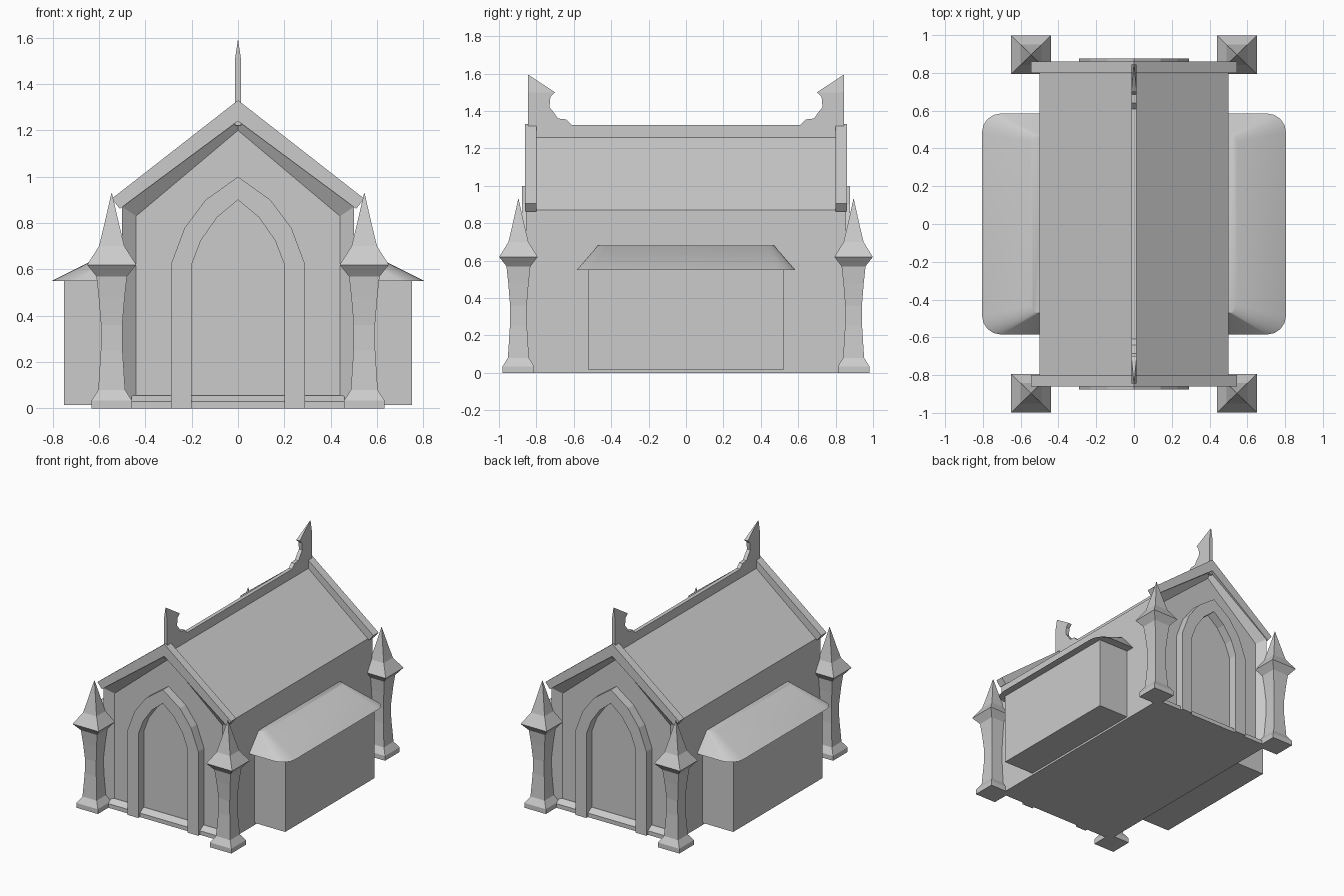
import bpy, bmesh, math

if "Cube" in bpy.data.objects:
    bpy.data.objects.remove(bpy.data.objects["Cube"])


def loft(name, rings, mirror=(False, False), smooth=False):
    """Skin a stack of equal-length rings, cap both ends, mirror about x / y."""
    bm = bmesh.new()
    vs = [[bm.verts.new(p) for p in r] for r in rings]
    n = len(rings[0])
    for a, b in zip(vs, vs[1:]):
        for i in range(n):
            j = (i + 1) % n
            bm.faces.new((a[i], a[j], b[j], b[i]))
    bm.faces.new(vs[0])
    bm.faces.new(vs[-1])
    bmesh.ops.remove_doubles(bm, verts=bm.verts, dist=0.0005)
    bmesh.ops.recalc_face_normals(bm, faces=bm.faces)
    me = bpy.data.meshes.new(name)
    bm.to_mesh(me)
    bm.free()
    ob = bpy.data.objects.new(name, me)
    bpy.context.collection.objects.link(ob)
    if smooth:
        bpy.ops.object.select_all(action='DESELECT')
        ob.select_set(True)
        bpy.context.view_layer.objects.active = ob
        bpy.ops.object.shade_smooth_by_angle(angle=math.radians(35))
    if any(mirror):
        m = ob.modifiers.new("mirror", 'MIRROR')
        m.use_axis = (mirror[0], mirror[1], False)
        m.use_mirror_merge = False
    return ob


def at_y(profile, y):
    return [(x, y, z) for x, z in profile]


def symmetric(half):
    """Complete a right-hand half outline, dropping the repeat at x = 0."""
    return half + [(-x, z) for x, z in reversed(half) if x > 0]


# House body: pitched block with splayed recessed gable panels at both ends
outer = symmetric([(0.50, 0), (0.50, 0.87), (0, 1.27)])
inner = symmetric([(0.44, 0), (0.44, 0.83), (0, 1.20)])
loft("house_body", [at_y(inner, -0.81), at_y(outer, -0.855),
                    at_y(outer, 0.855), at_y(inner, 0.81)])

# Gable cornices
cornice = [(0, 1.33), (0.545, 0.905), (0.51, 0.862), (0, 1.24),
           (-0.51, 0.862), (-0.545, 0.905)]
loft("gable_cornice", [at_y(cornice, -0.86), at_y(cornice, -0.80)], (False, True))

# Pointed arch frames
arch_out = symmetric([(0.29, 0), (0.29, 0.62), (0.23, 0.78), (0.14, 0.90), (0, 1.0)])
arch_in = symmetric([(0.20, 0), (0.20, 0.62), (0.16, 0.725), (0.09, 0.825), (0, 0.90)])
band = arch_out + arch_in[::-1]
loft("door_arch", [at_y(band, -0.877), at_y(band, -0.80)], (False, True))

# Sloped plinth along each gable wall
plinth = [(-0.80, 0), (-0.858, 0), (-0.858, 0.03), (-0.82, 0.055), (-0.80, 0.055)]
loft("gable_plinth", [[(x, y, z) for y, z in plinth] for x in (-0.46, 0.46)],
     (False, True))

# Ridge crest with hooked ends, then the tapering finial tips
crest = [(0, 1.22), (-0.845, 1.22), (-0.845, 1.50), (-0.70, 1.50), (-0.725, 1.475),
         (-0.73, 1.42), (-0.705, 1.39), (-0.685, 1.36), (-0.64, 1.355),
         (-0.61, 1.325), (0, 1.325)]
loft("ridge_crest", [[(x, y, z) for y, z in crest] for x in (-0.014, 0.014)],
     (False, True))
w = 0.014
loft("finial_tip", [[(s * w, -0.845, 1.50), (s * w, -0.70, 1.50), (0, -0.845, 1.595)]
                    for s in (-1, 1)], (False, True))

# Corner pillars: square section following a (half width, height) profile
pillar = [(0.087, 0), (0.087, 0.035), (0.058, 0.08), (0.047, 0.25), (0.046, 0.36),
          (0.056, 0.48), (0.066, 0.57), (0.106, 0.62), (0.055, 0.70),
          (0.033, 0.79), (0.001, 0.93)]
corners = ((-1, -1), (1, -1), (1, 1), (-1, 1))
loft("corner_pillar", [[(0.545 + a * h, -0.896 + b * h * 0.97, z) for a, b in corners]
                       for h, z in pillar], (True, True))

# Side annex walls
loft("annex_wall", [[(0.625 + a * 0.125, b * 0.52, z) for a, b in corners]
                    for z in (0.015, 0.56)], (True, False))


# Annex hipped roofs with rounded outer corners
def rounded(x, hy, r, z, steps=4):
    arc = [math.pi / 2 * i / steps for i in range(steps + 1)]
    half = [(x - r + r * math.cos(t), hy - r + r * math.sin(t)) for t in arc]
    half.append((0.46, hy))
    return ([(px, py, z) for px, py in half]
            + [(px, -py, z) for px, py in reversed(half)])


loft("annex_roof", [rounded(0.805, 0.585, 0.10, 0.55),
                    rounded(0.545, 0.472, 0.04, 0.68)], (True, False), smooth=True)
